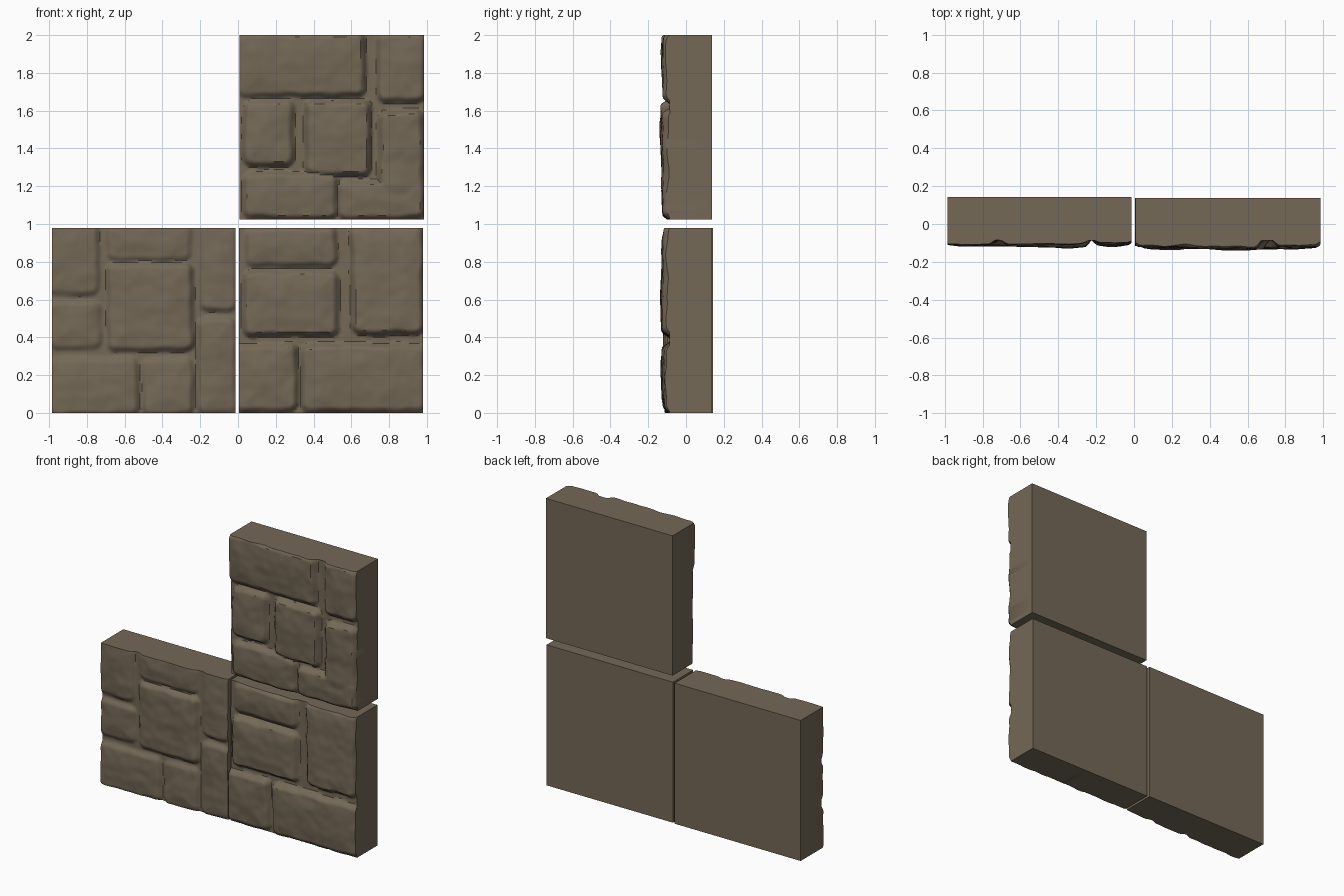
import bpy, bmesh, math
from mathutils import Vector, noise

if "Cube" in bpy.data.objects:
    bpy.data.objects.remove(bpy.data.objects["Cube"])

stone_mat = bpy.data.materials.new("brown grey stone")
stone_mat.diffuse_color = (0.175, 0.14, 0.095, 1)
stone_mat.use_nodes = True
stone_mat.node_tree.nodes["Principled BSDF"].inputs["Base Color"].default_value = stone_mat.diffuse_color

N = 96          # grid cells along each side of a carved face
BASE = -0.086   # depth of the mortar joints


def smooth(t):
    t = max(0.0, min(1.0, t))
    return t * t * (3 - 2 * t)


def inset(x, z, s, r=0.05):
    """Distance inside a rounded rectangle (negative when outside)."""
    x0, x1, z0, z1 = s[:4]
    qx = abs(x - (x0 + x1) / 2) - (x1 - x0) / 2 + r
    qz = abs(z - (z0 + z1) / 2) - (z1 - z0) / 2 + r
    return r - math.hypot(max(qx, 0), max(qz, 0)) - min(max(qx, qz), 0)


def depth(x, z, stones):
    """Front surface: worn, slightly tilted stones standing out of the mortar."""
    p = Vector((x, 0, z))
    wx = x + 0.010 * noise.noise(p * 9)
    wz = z + 0.010 * noise.noise(p * 9 + Vector((7, 3, 1)))
    best = 0.0
    for i, s in enumerate(stones):
        d = inset(wx, wz, s)
        if d <= 0:
            continue
        cx, cz = (s[0] + s[1]) / 2, (s[2] + s[3]) / 2
        tilt = 0.02 * math.sin(i * 2.3 + 1) * (x - cx) + 0.02 * math.cos(i * 1.7) * (z - cz)
        top = s[4] + tilt + 0.006 * noise.noise(p * 7) + 0.003 * noise.noise(p * 17)
        top -= 0.009 * (1 - smooth(d / 0.12))
        best = max(best, top * smooth((d + 0.008) / 0.04))
    return BASE - best - 0.003 * noise.noise(p * 6 + Vector((2, 5, 9)))


def panel(name, x0, x1, z0, z1, back, stones):
    bm = bmesh.new()
    g = []
    for j in range(N + 1):
        z = z0 + (z1 - z0) * j / N
        row = []
        for i in range(N + 1):
            x = x0 + (x1 - x0) * i / N
            row.append(bm.verts.new((x, depth(x, z, stones), z)))
        g.append(row)
    # carved front
    for j in range(N):
        for i in range(N):
            bm.faces.new((g[j][i], g[j][i + 1], g[j + 1][i + 1], g[j + 1][i]))
    # flat sides and back, joined to the rim of the front
    rim = (g[0][:-1] + [r[-1] for r in g[:-1]] + g[-1][:0:-1] + [r[0] for r in g[:0:-1]])
    rear = [bm.verts.new((v.co.x, back, v.co.z)) for v in rim]
    n = len(rim)
    for k in range(n):
        m = (k + 1) % n
        bm.faces.new((rim[m], rim[k], rear[k], rear[m]))
    bm.faces.new(rear[::-1])
    bmesh.ops.recalc_face_normals(bm, faces=bm.faces)
    me = bpy.data.meshes.new(name)
    bm.to_mesh(me)
    bm.free()
    me.materials.append(stone_mat)
    ob = bpy.data.objects.new(name, me)
    bpy.context.collection.objects.link(ob)
    bpy.ops.object.select_all(action='DESELECT')
    ob.select_set(True)
    bpy.context.view_layer.objects.active = ob
    bpy.ops.object.shade_smooth_by_angle(angle=math.radians(35))


# each stone: x0, x1, z0, z1, height above the mortar
panel("lower_left_wall_panel", -0.985, -0.012, 0, 0.98, 0.143, [
    (-1.02, -0.73, 0.62, 1.01, 0.028),
    (-0.70, -0.24, 0.80, 1.01, 0.026),
    (-0.21, -0.00, 0.53, 1.01, 0.026),
    (-0.70, -0.23, 0.32, 0.80, 0.037),
    (-1.01, -0.72, 0.33, 0.60, 0.026),
    (-1.01, -0.52, -0.02, 0.30, 0.032),
    (-0.51, -0.23, -0.02, 0.30, 0.030),
    (-0.22, -0.00, -0.01, 0.51, 0.030)])

panel("lower_right_wall_panel", 0.005, 0.98, 0, 0.98, 0.137, [
    (0.03, 0.53, 0.77, 0.99, 0.036),
    (0.02, 0.54, 0.40, 0.76, 0.047),
    (0.59, 0.99, 0.41, 1.00, 0.044),
    (-0.02, 0.32, 0.00, 0.37, 0.040),
    (0.33, 1.00, 0.00, 0.37, 0.042)])

panel("upper_right_wall_panel", 0.008, 0.985, 1.025, 2.0, 0.137, [
    (-0.01, 0.68, 1.67, 2.02, 0.042),
    (0.73, 1.00, 1.64, 2.02, 0.042),
    (0.02, 0.30, 1.30, 1.66, 0.044),
    (0.35, 0.71, 1.25, 1.66, 0.050),
    (0.74, 0.99, 1.03, 1.61, 0.044),
    (0.02, 0.53, 1.02, 1.28, 0.042),
    (0.52, 0.99, 1.02, 1.23, 0.043)])
